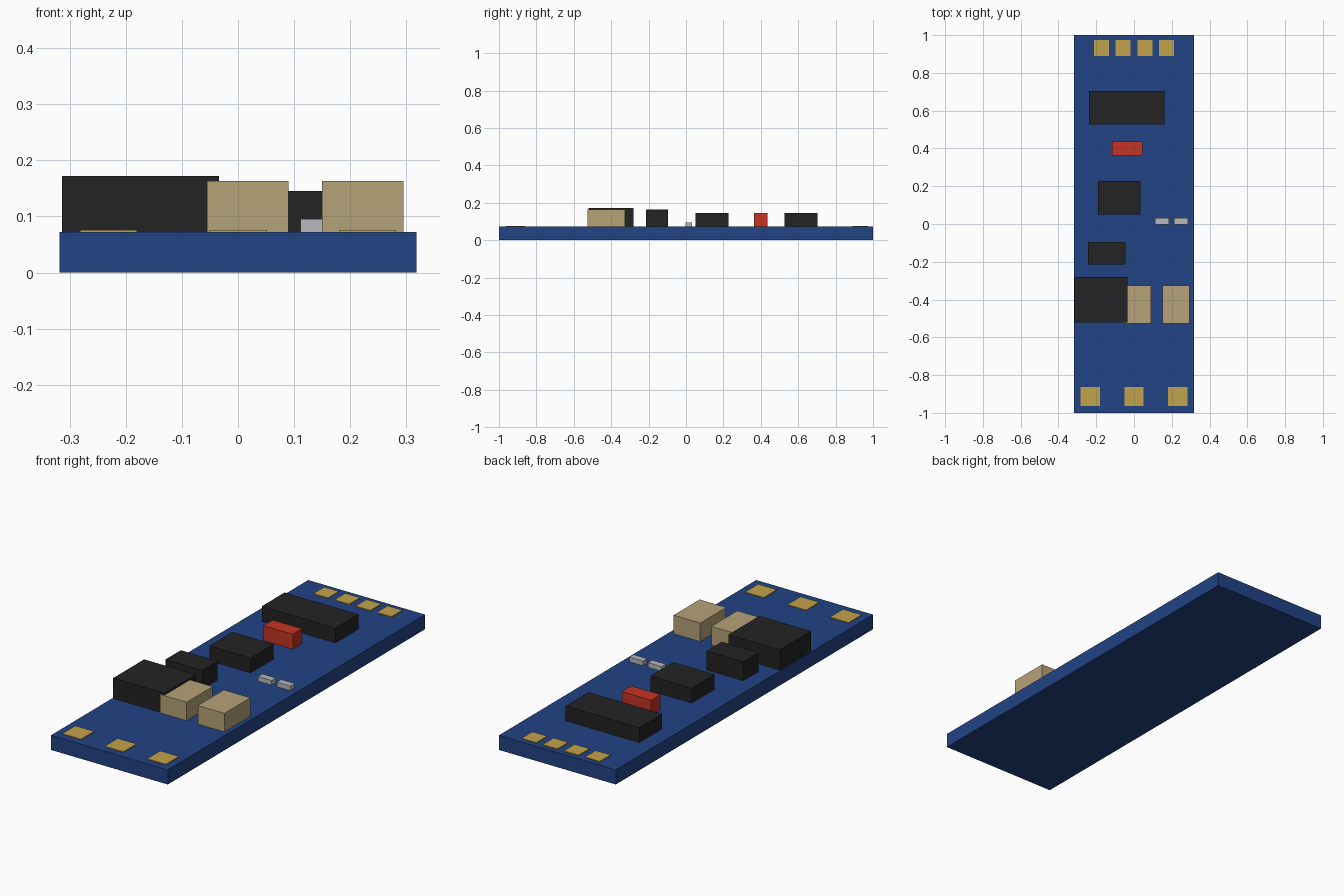
import bpy
import bmesh
from mathutils import Matrix, Vector

cube = bpy.data.objects.get("Cube")
if cube:
    bpy.data.objects.remove(cube, do_unlink=True)


def material(name, rgb):
    """Flat material from 0-255 sRGB values, stored as linear."""
    lin = [c / 255 / 12.92 if c <= 10 else ((c / 255 + 0.055) / 1.055) ** 2.4 for c in rgb]
    mat = bpy.data.materials.new(name)
    mat.use_nodes = True
    mat.diffuse_color = (*lin, 1)
    bsdf = mat.node_tree.nodes["Principled BSDF"]
    bsdf.inputs["Base Color"].default_value = (*lin, 1)
    bsdf.inputs["Roughness"].default_value = 0.7
    return mat


BLUE = material("board blue", (34, 67, 132))
BLACK = material("chip black", (35, 35, 35))
TAN = material("capacitor tan", (182, 163, 120))
RED = material("component red", (196, 52, 36))
GREY = material("component grey", (184, 184, 190))
GOLD = material("pad gold", (194, 164, 76))

TOP = 0.072    # upper face of the board
SINK = 0.002   # parts are seated slightly into the board


def box(name, x, y, z, mat):
    """Box spanning the (min, max) ranges x, y and z."""
    lo, hi = (Vector(p) for p in zip(x, y, z))
    size = hi - lo
    bm = bmesh.new()
    bmesh.ops.create_cube(bm, size=1, matrix=Matrix.Diagonal((*size, 1)))
    mesh = bpy.data.meshes.new(name)
    bm.to_mesh(mesh)
    bm.free()
    mesh.materials.append(mat)
    obj = bpy.data.objects.new(name, mesh)
    obj.location = (lo + hi) / 2
    bpy.context.collection.objects.link(obj)
    return obj


def mounted(name, x, y, top, mat):
    return box(name, x, y, (TOP - SINK, top), mat)


# Circuit board
box("board", (-0.318, 0.318), (-1, 1), (0, TOP), BLUE)

# Black chips
mounted("power_module", (-0.314, -0.034), (-0.522, -0.281), 0.172, BLACK)
mounted("small_chip", (-0.244, -0.044), (-0.215, -0.096), 0.165, BLACK)
mounted("square_chip", (-0.191, 0.034), (0.05, 0.228), 0.145, BLACK)
mounted("long_chip", (-0.239, 0.162), (0.526, 0.704), 0.145, BLACK)

# Red component
mounted("red_component", (-0.116, 0.044), (0.363, 0.436), 0.145, RED)

# Tan capacitors
for i, x in enumerate((0.0175, 0.2225), 1):
    mounted(f"capacitor_{i}", (x - 0.0725, x + 0.0725), (-0.527, -0.325), 0.163, TAN)

# Tiny grey components
for i, x in enumerate((0.148, 0.25), 1):
    mounted(f"resistor_{i}", (x - 0.037, x + 0.037), (-0.002, 0.031), 0.095, GREY)

# Contact pads: three at the front edge, four at the back edge
for i, x in enumerate((-0.231, 0, 0.231), 1):
    mounted(f"front_pad_{i}", (x - 0.051, x + 0.051), (-0.963, -0.862), 0.076, GOLD)
for i in range(4):
    x = (i - 1.5) * 0.115
    mounted(f"back_pad_{i + 1}", (x - 0.04, x + 0.04), (0.89, 0.974), 0.076, GOLD)
